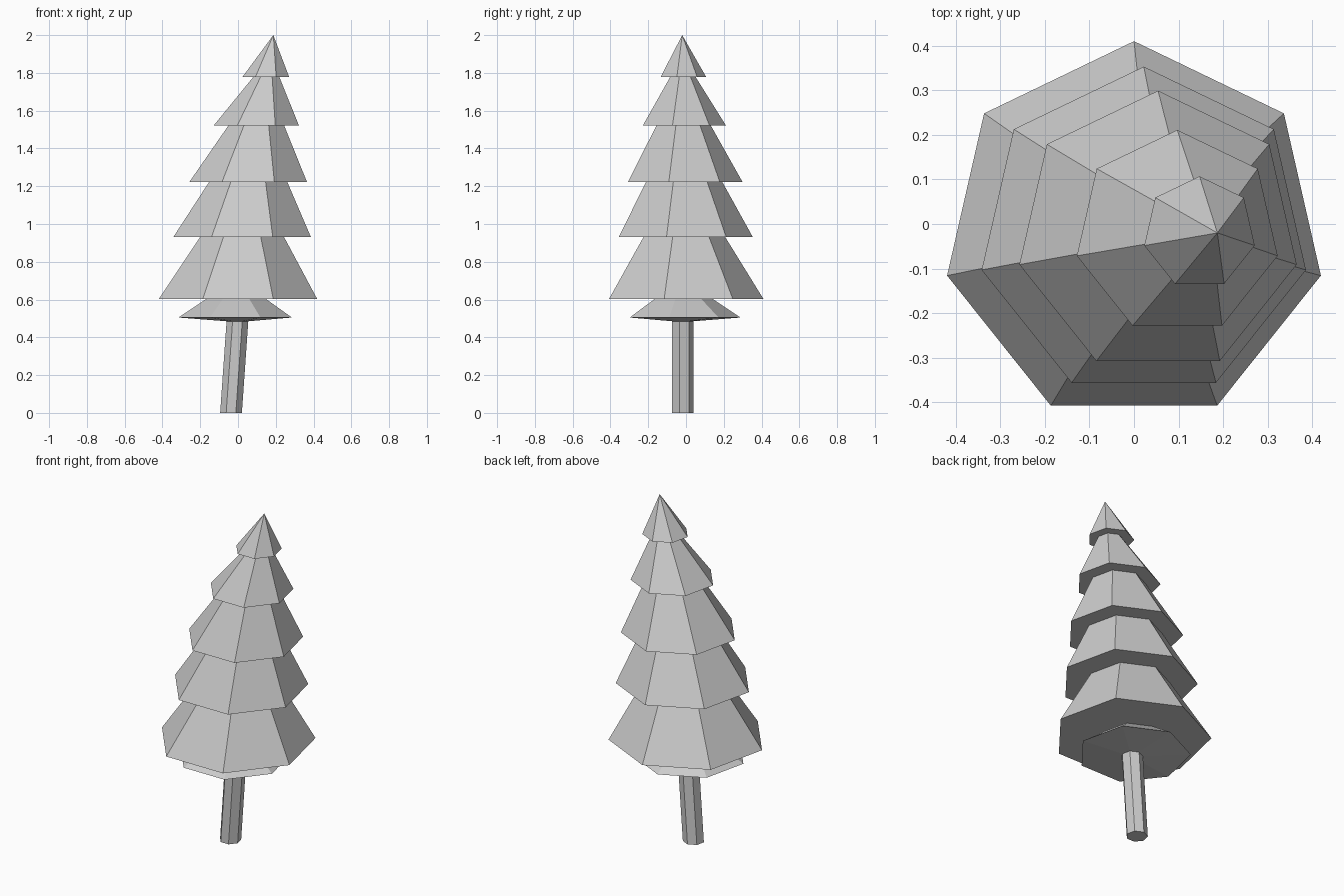
import bpy, bmesh, math

if "Cube" in bpy.data.objects:
    bpy.data.objects.remove(bpy.data.objects["Cube"])

SIDES = 7
CY = -0.02


def loft(name, rings):
    """Skin seven-sided rings (centre x, z, radius); radius 0 makes a point."""
    bm = bmesh.new()
    loops = []
    for cx, z, r in rings:
        if r == 0:
            loops.append([bm.verts.new((cx, CY, z))] * SIDES)
            continue
        angles = [math.pi / 2 + i * math.tau / SIDES for i in range(SIDES)]
        loops.append([bm.verts.new((cx + r * math.cos(a), CY + r * math.sin(a), z))
                      for a in angles])
    for low, high in zip(loops, loops[1:]):
        for i in range(SIDES):
            j = (i + 1) % SIDES
            quad = [low[i], low[j], high[j], high[i]]
            bm.faces.new(list(dict.fromkeys(quad)))
    for loop in (loops[0], loops[-1]):
        if len(set(loop)) > 1:
            bm.faces.new(loop)
    bmesh.ops.recalc_face_normals(bm, faces=bm.faces)
    mesh = bpy.data.meshes.new(name)
    bm.to_mesh(mesh)
    bm.free()
    obj = bpy.data.objects.new(name, mesh)
    bpy.context.collection.objects.link(obj)
    return obj


# Leaning trunk
loft("trunk", [(-0.037, 0.0, 0.059), (-0.003, 0.485, 0.059)])

# Foliage: stacked skirts stepping out at each rim, bending toward +x
loft("foliage", [
    (-0.003, 0.485, 0.059),
    (-0.015, 0.505, 0.308), (-0.01, 0.603, 0.162),
    (0.0, 0.603, 0.43), (0.022, 0.932, 0.227),
    (0.022, 0.932, 0.373), (0.054, 1.223, 0.212),
    (0.054, 1.223, 0.319), (0.097, 1.522, 0.151),
    (0.097, 1.522, 0.231), (0.15, 1.778, 0.071),
    (0.147, 1.778, 0.127), (0.187, 2.0, 0.0),
])
